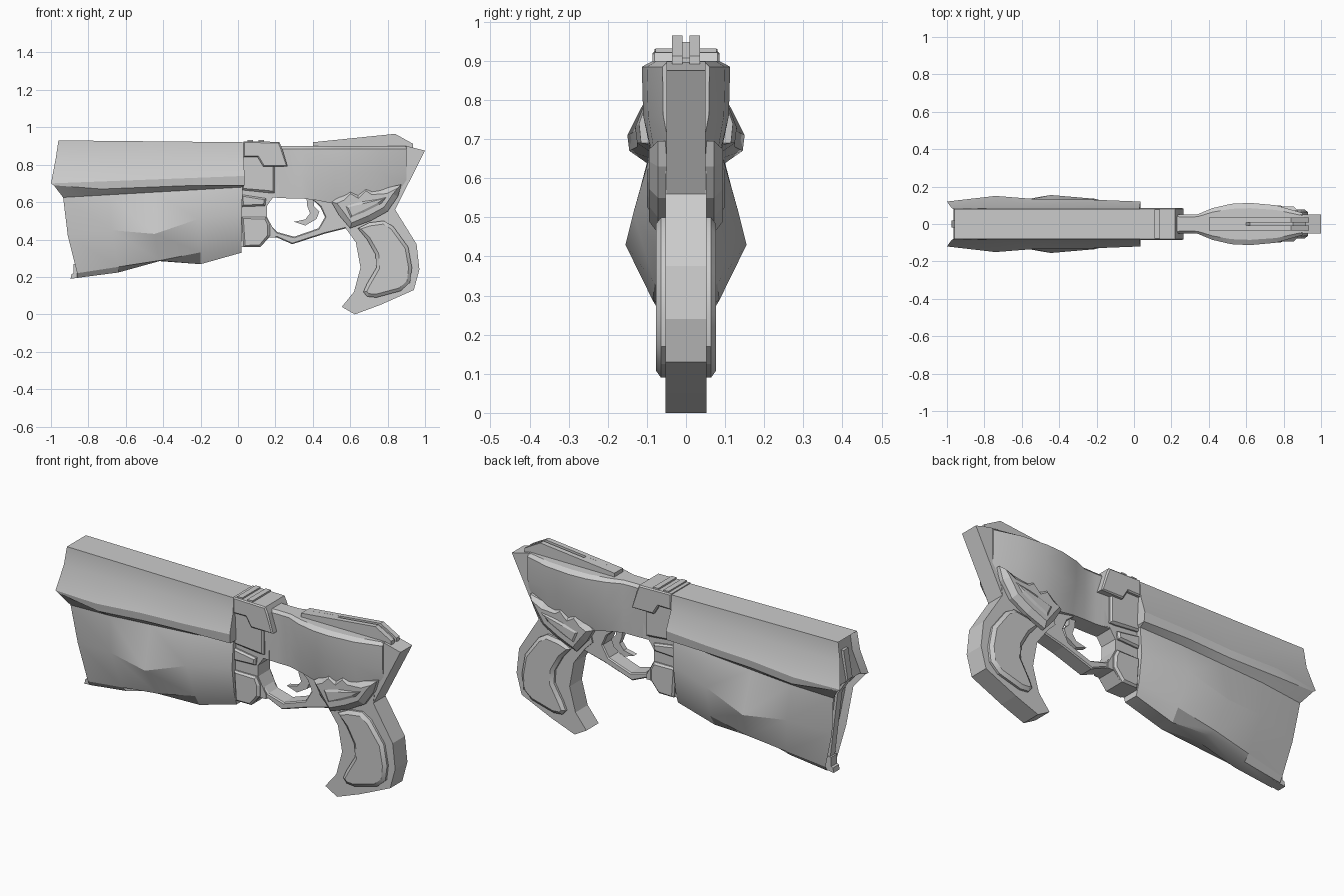
import bpy, bmesh
from mathutils import Vector


def finish(name, bm, smooth=False):
    bmesh.ops.recalc_face_normals(bm, faces=bm.faces[:])
    mesh = bpy.data.meshes.new(name)
    bm.to_mesh(mesh)
    bm.free()
    ob = bpy.data.objects.new(name, mesh)
    bpy.context.collection.objects.link(ob)
    if smooth:
        bpy.ops.object.select_all(action='DESELECT')
        ob.select_set(True)
        bpy.context.view_layer.objects.active = ob
        bpy.ops.object.shade_smooth_by_angle(angle=0.45)
    return ob


def prism(name, pts, y0, y1, inset=0, depth=0, smooth=False):
    """Side profile (x, z) extruded from y0 to y1, with optional chamfered flanks."""
    bm = bmesh.new()
    a = [bm.verts.new((x, y0, z)) for x, z in pts]
    b = [bm.verts.new((x, y1, z)) for x, z in pts]
    n = len(pts)
    caps = [bm.faces.new(a), bm.faces.new(b[::-1])]
    for i in range(n):
        j = (i + 1) % n
        bm.faces.new((a[i], b[i], b[j], a[j]))
    bmesh.ops.recalc_face_normals(bm, faces=bm.faces[:])
    if inset:
        bmesh.ops.inset_individual(bm, faces=caps, thickness=inset, depth=depth)
    return finish(name, bm, smooth)


def loft(name, stations, recess=0):
    """Half cross-sections mirrored over y = 0 and skinned along x."""
    bm = bmesh.new()
    right = [[bm.verts.new((x, -y, z)) for x, y, z in s] for s in stations]
    left = [[bm.verts.new(p) for p in s] for s in stations]
    m = len(stations[0])
    for k in range(len(stations) - 1):
        for side in (right, left):
            for i in range(m - 1):
                bm.faces.new((side[k][i], side[k][i + 1], side[k + 1][i + 1], side[k + 1][i]))
        for i in (0, m - 1):
            bm.faces.new((right[k][i], left[k][i], left[k + 1][i], right[k + 1][i]))
    caps = {}
    for k in (0, -1):
        caps[k] = [bm.faces.new((right[k][i], left[k][i], left[k][i + 1], right[k][i + 1]))
                   for i in range(m - 1)]
    bmesh.ops.recalc_face_normals(bm, faces=bm.faces[:])
    if recess:
        bmesh.ops.inset_region(bm, faces=caps[0], thickness=0.018, depth=0)
        for v in {v for f in caps[0] for v in f.verts}:
            v.co.x += recess
    return finish(name, bm, True)


# Barrel shroud: long edges (x0, z0, x1, z1, half widths, z offsets)
flat = (0, 0, 0, 0, 0)
edges = [
    (-.96, .93, .03, .92, (.08, .08, .08, .08, .08), flat),
    (-.975, .83, .03, .84, (.085, .088, .088, .088, .085), flat),
    (-1.0, .70, .035, .74, (.12, .15, .13, .13, .12), flat),
    (-.985, .69, .035, .69, (.12, .145, .125, .125, .115), (0, -.02, -.01, 0, 0)),
    (-.935, .625, .025, .68, (.085, .10, .095, .09, .075), flat),
    (-.91, .42, .02, .54, (.06, .115, .155, .135, .08), (0, 0, -.05, 0, 0)),
    (-.86, .22, .02, .395, (.045, .065, .085, .08, .06), (0, -.01, -.02, -.02, 0)),
    (-.86, .195, .02, .33, (.03, .035, .04, .04, .04), (0, -.005, .022, -.028, 0)),
]
stations = []
for k in range(5):
    t = k / 4
    stations.append([(x0 + (x1 - x0) * t, w[k], z0 + (z1 - z0) * t + o[k])
                     for x0, z0, x1, z1, w, o in edges])
loft("barrel_shroud", stations, recess=.035)
prism("muzzle_slot_plate", [(-.95, .86), (-.975, .71), (-.915, .62), (-.87, .26), (-.8, .26), (-.85, .86)],
      -.02, .02)
prism("muzzle_foot", [(-.895, .19), (-.89, .215), (-.88, .22), (-.88, .27), (-.86, .27), (-.82, .2)],
      -.025, .025)

# Centre frame with its ribs
prism("centre_frame", [(.0, .9), (.22, .9), (.22, .625), (.19, .63), (.155, .58), (.155, .52),
                       (.2, .435), (.2, .41), (.165, .41), (.12, .36), (.0, .36)], -.05, .05)
for i, pts in enumerate([
        [(.02, .88), (.195, .88), (.195, .65), (.16, .65), (.02, .665)],
        [(.02, .64), (.15, .62), (.145, .58), (.02, .575)],
        [(.02, .52), (.15, .52), (.17, .48), (.17, .42), (.12, .36), (.03, .36)]]):
    prism(f"frame_rib_{i + 1}", pts, -.058, .058, .012, .01)

# Clamp over the barrel end, with sight ridges
prism("barrel_clamp", [(.03, .925), (.22, .922), (.235, .89), (.265, .79), (.135, .79), (.105, .84),
                       (.03, .84)], -.08, .08, .008, .006)
for x in (.05, .11):
    prism("clamp_ridge", [(x, .915), (x, .932), (x + .03, .932), (x + .03, .915)], -.078, .078)

# Rear receiver: x, half width, bottom half width, bottom z
body = [(.18, .055, .05, .625), (.27, .05, .045, .62), (.34, .052, .045, .62), (.42, .085, .055, .61),
        (.52, .108, .065, .59), (.62, .113, .07, .57), (.76, .10, .065, .57), (.9, .06, .045, .69)]
loft("rear_receiver", [[(x, w * .75, .9), (x, w, .885), (x, w * .97, .76), (x, b, z)]
                       for x, w, b, z in body])
prism("rear_fin", [(.80, .9), (.91, .898), (1.0, .875), (.84, .56), (.76, .56)], -.05, .05)

# Top rail with a notched centre
rail = [(.4, .89), (.4, .92), (.84, .965), (.935, .912), (.935, .885)]
prism("top_rail_right", rail, -.036, -.009)
prism("top_rail_left", rail, .009, .036)
prism("top_rail_centre", [(.4, .89), (.4, .92), (.6, .94), (.62, .925), (.85, .948), (.92, .908),
                          (.92, .885)], -.01, .01)

# Trigger guard and trigger
prism("trigger_guard", [(.18, .41), (.21, .41), (.29, .375), (.46, .43), (.58, .46), (.64, .52),
                        (.6, .63), (.38, .63), (.44, .575), (.465, .52), (.43, .46), (.3, .415),
                        (.21, .44), (.18, .47)], -.038, .038, .006, .006)
prism("trigger", [(.365, .64), (.41, .64), (.405, .58), (.435, .55), (.42, .51), (.36, .475),
                  (.30, .495), (.36, .508), (.385, .54), (.37, .58)], -.014, .014)

# Grip and its panels
prism("grip", [(.52, .52), (.565, .475), (.63, .385), (.655, .25), (.62, .12), (.555, .04), (.625, 0),
               (.76, .05), (.94, .13), (.97, .24), (.955, .375), (.84, .56), (.85, .64), (.55, .64)],
      -.052, .052)
panel = [(.64, .46), (.70, .49), (.78, .5), (.83, .47), (.91, .36), (.93, .25), (.92, .17), (.87, .125),
         (.74, .09), (.69, .095), (.67, .12), (.69, .165), (.74, .25), (.735, .32), (.69, .40)]
prism("grip_panels", panel, -.064, .064, .018, .013, True)

# Jagged faceted plates above the grip
prism("jagged_plates", [(.5, .6), (.55, .635), (.6, .675), (.64, .65), (.68, .69), (.72, .67), (.79, .675),
                        (.875, .695), (.855, .63), (.8, .55), (.71, .5), (.6, .46), (.54, .53)],
      -.072, .072, .03, .022)
prism("jagged_plate_ridge", [(.57, .58), (.66, .61), (.80, .63), (.76, .58), (.68, .54), (.6, .51)],
      -.09, .09, .02, .01)
